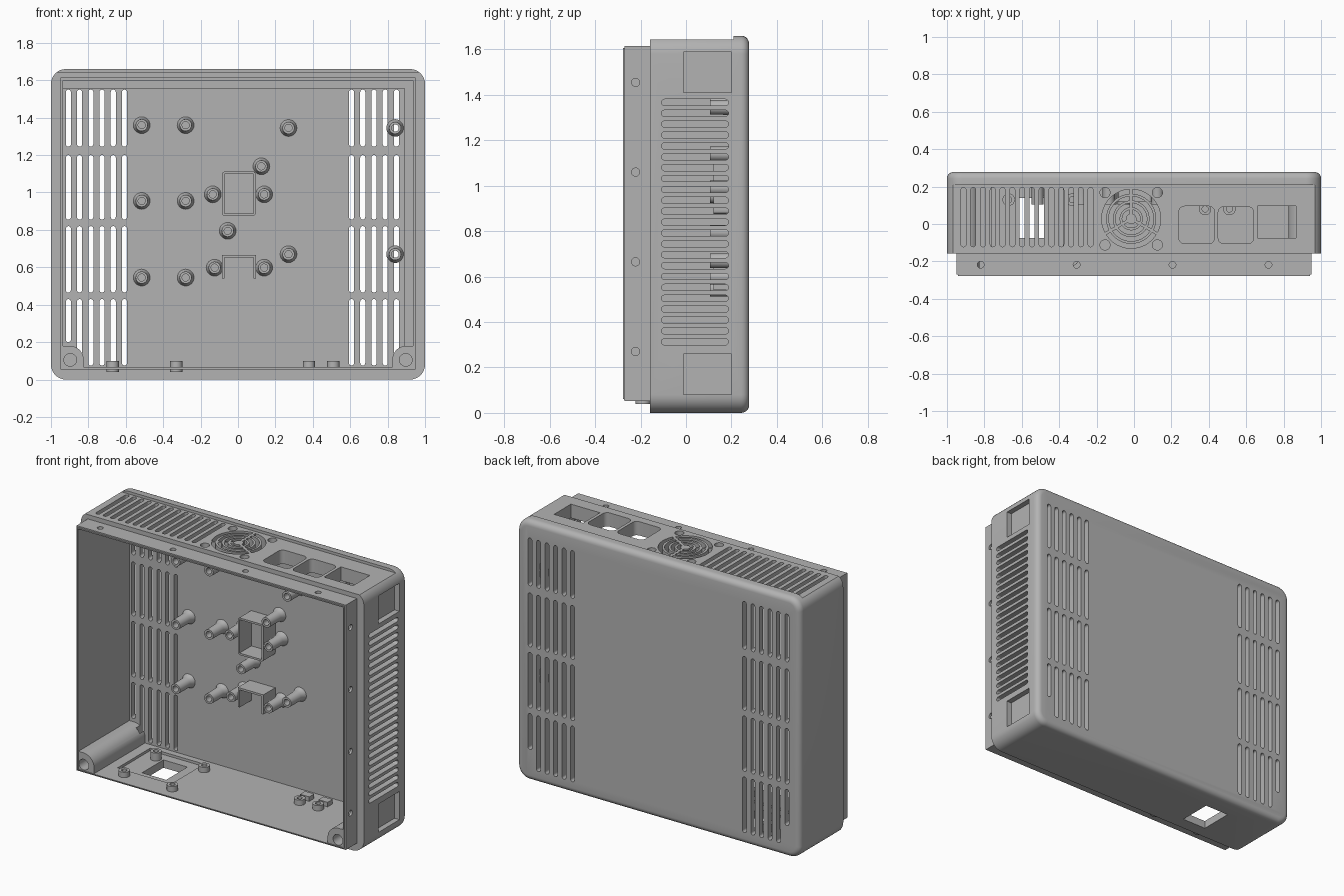
import bpy, bmesh, math
from mathutils import Vector

if "Cube" in bpy.data.objects:
    bpy.data.objects.remove(bpy.data.objects["Cube"], do_unlink=True)

grey = bpy.data.materials.new("case grey")
grey.use_nodes = True
COLOUR = (0.45, 0.45, 0.45, 1)
grey.diffuse_color = COLOUR
grey.node_tree.nodes["Principled BSDF"].inputs["Base Color"].default_value = COLOUR

BACK, FRONT, STEP, INNER = 0.278, -0.278, -0.158, 0.24
PLACE = {"x": lambda u, v, t: (t, u, v),
         "y": lambda u, v, t: (u, t, v),
         "z": lambda u, v, t: (u, v, t)}


def rounded(u0, u1, v0, v1, r=0.0, n=6):
    """Rectangle profile with round corners."""
    if r <= 0:
        return [(u0, v0), (u1, v0), (u1, v1), (u0, v1)]
    pts = []
    corners = [(u1 - r, v1 - r), (u0 + r, v1 - r), (u0 + r, v0 + r), (u1 - r, v0 + r)]
    for k, (cu, cv) in enumerate(corners):
        for i in range(n + 1):
            a = math.pi / 2 * (k + i / n)
            pts.append((cu + r * math.cos(a), cv + r * math.sin(a)))
    return pts


def circle(u, v, r, n=24):
    return [(u + r * math.cos(2 * math.pi * i / n), v + r * math.sin(2 * math.pi * i / n))
            for i in range(n)]


def prism(bm, axis, profile, t0, t1):
    """Extrude a profile along an axis; returns the end cap at t1."""
    lo = [bm.verts.new(PLACE[axis](u, v, t0)) for u, v in profile]
    hi = [bm.verts.new(PLACE[axis](u, v, t1)) for u, v in profile]
    n = len(profile)
    faces = [bm.faces.new(lo), bm.faces.new(hi)]
    for i in range(n):
        j = (i + 1) % n
        faces.append(bm.faces.new((lo[i], lo[j], hi[j], hi[i])))
    bmesh.ops.recalc_face_normals(bm, faces=faces)
    return faces[1]


def lathe(bm, axis, u, v, section, n=24):
    """Closed (radius, position) section spun round an axis through u, v."""
    rings = [[bm.verts.new(PLACE[axis](pu, pv, t)) for pu, pv in circle(u, v, r, n)]
             for r, t in section]
    faces = []
    for k, ring in enumerate(rings):
        nxt = rings[(k + 1) % len(rings)]
        for i in range(n):
            j = (i + 1) % n
            faces.append(bm.faces.new((ring[i], ring[j], nxt[j], nxt[i])))
    bmesh.ops.recalc_face_normals(bm, faces=faces)


def finish(bm, name):
    mesh = bpy.data.meshes.new(name)
    bm.to_mesh(mesh)
    bm.free()
    mesh.materials.append(grey)
    obj = bpy.data.objects.new(name, mesh)
    bpy.context.collection.objects.link(obj)
    return obj


def combine(obj, bm, operation):
    """Apply a boolean with the given solid, then drop the helper."""
    tool = finish(bm, "helper")
    tool.hide_render = True
    mod = obj.modifiers.new("boolean", "BOOLEAN")
    mod.operation, mod.solver, mod.object = operation, "EXACT", tool
    bpy.context.view_layer.update()
    mesh = bpy.data.meshes.new_from_object(obj.evaluated_get(bpy.context.evaluated_depsgraph_get()))
    obj.modifiers.clear()
    obj.data = mesh
    bpy.data.objects.remove(tool, do_unlink=True)


def smooth(obj):
    bpy.ops.object.select_all(action="DESELECT")
    obj.select_set(True)
    bpy.context.view_layer.objects.active = obj
    bpy.ops.object.shade_smooth_by_angle(angle=math.radians(32))


# Outer case with a filleted rear edge
bm = bmesh.new()
cap = prism(bm, "y", rounded(-1, 1, 0, 1.66, 0.08, 8), STEP, BACK)
bmesh.ops.bevel(bm, geom=list(cap.edges), offset=0.035, segments=5, profile=0.5, affect="EDGES")
case = finish(bm, "case")

# Flat shelf along the top
bm = bmesh.new()
prism(bm, "x", rounded(-0.5, 0.208, 1.643, 1.8), -1.2, 1.2)
combine(case, bm, "DIFFERENCE")

# Front lip that receives the cover
bm = bmesh.new()
cap = prism(bm, "y", rounded(-0.95, 0.95, 0.053, 1.615), -0.1, FRONT)
bmesh.ops.bevel(bm, geom=list(cap.edges), offset=0.008, segments=2, affect="EDGES")
combine(case, bm, "UNION")

# Cavity, wider behind the lip opening
for box, y0, y1 in (((-0.935, 0.935, 0.066, 1.6), -0.4, -0.15),
                    ((-0.935, 0.89, 0.066, 1.555), -0.2, INNER)):
    bm = bmesh.new()
    prism(bm, "y", rounded(*box), y0, y1)
    combine(case, bm, "DIFFERENCE")

# Lower corner screw posts
bm = bmesh.new()
for s in (-1, 1):
    arc = [(0.9 - 0.075 * math.cos(a * math.pi / 20), 0.105 + 0.075 * math.sin(a * math.pi / 20))
           for a in range(11)]
    prism(bm, "y", [(s * u, v) for u, v in [(0.942, 0.06), (0.825, 0.06)] + arc + [(0.942, 0.18)]],
          FRONT + 0.004, 0.26)
combine(case, bm, "UNION")
bm = bmesh.new()
for s in (-1, 1):
    prism(bm, "y", circle(s * 0.897, 0.105, 0.034), -0.4, -0.05)
combine(case, bm, "DIFFERENCE")

# Rear panel slots: four rows of six on each side
bm = bmesh.new()
for row, (z0, z1) in enumerate(((0.075, 0.43), (0.465, 0.82), (0.855, 1.2), (1.245, 1.55))):
    for i in range(6):
        low = 0.2 if row == 0 and i == 5 else z0
        x = 0.607 + 0.06 * i
        for s in (-1, 1):
            prism(bm, "y", rounded(s * x - 0.0135, s * x + 0.0135, low, z1, 0.0134, 4), 0.2, 0.4)
combine(case, bm, "DIFFERENCE")

# Side slots, port recesses and lip screw holes
bm = bmesh.new()
for i in range(23):
    z = 0.313 + 0.0479 * i
    prism(bm, "x", rounded(-0.108, 0.187, z - 0.014, z + 0.014, 0.0139, 4), 0.85, 1.1)
for z0, z1 in ((0.08, 0.26), (1.41, 1.588)):
    prism(bm, "x", rounded(-0.01, 0.2, z0, z1), 0.965, 1.1)
for i in range(4):
    prism(bm, "x", circle(-0.222, 0.27 + 0.395 * i, 0.018), 0.92, 0.97)
    prism(bm, "z", circle(-0.82 + 0.513 * i, -0.218, 0.018), 1.585, 1.63)
combine(case, bm, "DIFFERENCE")

# Top slots, connector windows and fan grille
bm = bmesh.new()
for i in range(14):
    x = -0.912 + 0.0523 * i
    prism(bm, "z", rounded(x - 0.0135, x + 0.0135, -0.122, 0.195, 0.0134, 4), 1.5, 1.8)
for box, r in (((0.24, 0.43, -0.105, 0.095), 0.03), ((0.45, 0.64, -0.105, 0.092), 0.03),
               ((0.66, 0.865, -0.075, 0.095), 0)):
    prism(bm, "z", rounded(*box, r), 1.5, 1.8)
fx, fy = -0.015, 0.028
for sx in (-1, 1):
    for sy in (-1, 1):
        prism(bm, "z", circle(fx + sx * 0.14, fy + sy * 0.14, 0.027), 1.5, 1.8)
for r0, r1 in ((0.028, 0.048), (0.062, 0.084), (0.098, 0.12), (0.134, 0.158)):
    for k in range(3):
        a0, a1 = (math.radians(90 + 120 * (k + e)) for e in (0, 1))
        ring = []
        for r, order in ((r0, range(13)), (r1, range(12, -1, -1))):
            gap = 0.008 / r
            for i in order:
                a = a0 + gap + (a1 - a0 - 2 * gap) * i / 12
                ring.append((fx + r * math.cos(a), fy + r * math.sin(a)))
        prism(bm, "z", ring, 1.5, 1.8)
combine(case, bm, "DIFFERENCE")

# Floor socket: shallow seat and through opening
for box, z0, z1 in (((-0.76, -0.38, -0.13, 0.2), 0.05, 0.1), ((-0.625, -0.455, -0.075, 0.14), -0.1, 0.1)):
    bm = bmesh.new()
    prism(bm, "z", rounded(*box), z0, z1)
    combine(case, bm, "DIFFERENCE")
smooth(case)

# Board standoffs with flared feet
spots = [(x, z) for x in (-0.515, -0.28) for z in (0.545, 0.955, 1.36)]
spots += [(x, z) for x in (0.27, 0.84) for z in (0.67, 1.345)]
spots += [(0.125, 1.14), (0.14, 0.99), (-0.135, 0.99), (-0.055, 0.795), (-0.125, 0.598), (0.14, 0.598)]
bm = bmesh.new()
for x, z in spots:
    lathe(bm, "y", x, z, [(0.019, INNER + 0.004), (0.019, 0.105), (0.032, 0.105),
                          (0.033, 0.205), (0.037, 0.225), (0.047, INNER + 0.004)])
smooth(finish(bm, "standoffs"))

# Floor bosses round the socket and beside the clips
bm = bmesh.new()
for x, y in [(x, y) for x in (-0.67, -0.33) for y in (-0.19, 0.13)] + [(0.38, 0.08), (0.51, 0.08)]:
    lathe(bm, "z", x, y, [(0.016, 0.04), (0.016, 0.1), (0.033, 0.1), (0.033, 0.04)])
smooth(finish(bm, "floor_bosses"))

# Cable clips on the floor
bm = bmesh.new()
for x in (0.38, 0.51):
    prism(bm, "z", rounded(x - 0.032, x + 0.032, 0.13, 0.18), 0.06, 0.095)
finish(bm, "cable_clips")

# Module holder: a closed rectangular frame
bm = bmesh.new()
prism(bm, "y", rounded(-0.085, 0.095, 0.875, 1.112, 0.015, 4), 0.12, 0.25)
frame = finish(bm, "module_frame")
bm = bmesh.new()
prism(bm, "y", rounded(-0.073, 0.083, 0.887, 1.1), 0.1, INNER)
combine(frame, bm, "DIFFERENCE")

# Open bracket below it
bm = bmesh.new()
prism(bm, "y", [(-0.085, 0.54), (-0.085, 0.665), (0.095, 0.665), (0.095, 0.54),
                (0.082, 0.54), (0.082, 0.652), (-0.072, 0.652), (-0.072, 0.54)], 0.12, 0.25)
finish(bm, "open_bracket")
